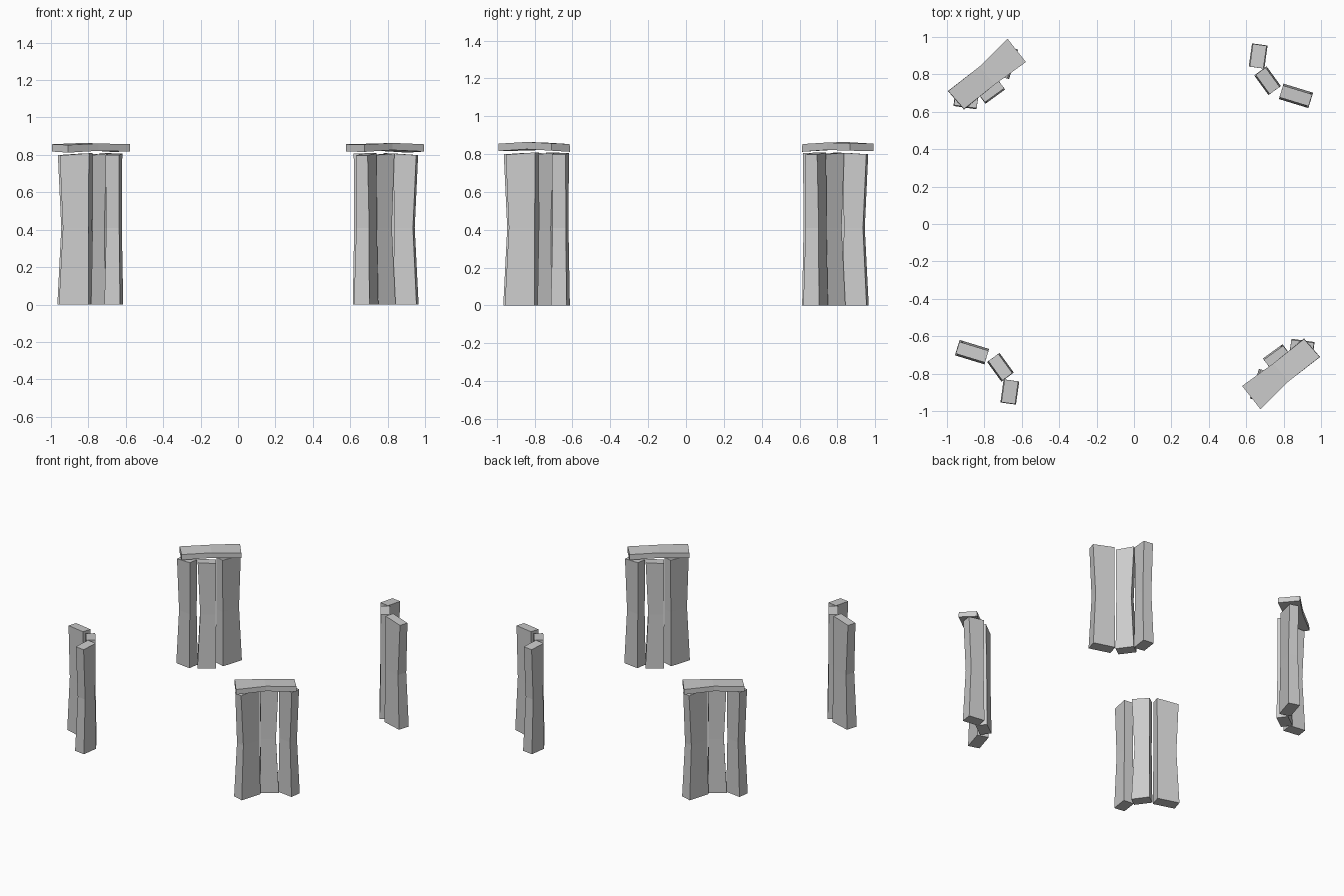
import bpy
from math import radians
from mathutils import Matrix, Vector

if "Cube" in bpy.data.objects:
    bpy.data.objects.remove(bpy.data.objects["Cube"])


def loft(name, rings, quarter):
    """Skin four-point rings into a closed rough block, turned by quarter turns."""
    rot = Matrix.Rotation(radians(90 * quarter), 3, 'Z')
    verts = [rot @ Vector(p) for ring in rings for p in ring]
    faces = [(3, 2, 1, 0)]
    for r in range(len(rings) - 1):
        for i in range(4):
            j = (i + 1) % 4
            faces.append((4 * r + i, 4 * r + j, 4 * r + 4 + j, 4 * r + 4 + i))
    n = 4 * (len(rings) - 1)
    faces.append((n, n + 1, n + 2, n + 3))
    me = bpy.data.meshes.new(name)
    me.from_pydata(verts, [], faces)
    ob = bpy.data.objects.new(name, me)
    bpy.context.collection.objects.link(ob)


def stone_rings(cx, cy, angle, length, width, top_width, pull, tilt):
    """Base, waist and top rings; the +length end is hollowed at mid height."""
    rot = Matrix.Rotation(radians(angle), 3, 'Z')
    rings = []
    for z, w, p, t in ((0, width, 0, 0), (0.41, width - 0.014, pull, 0),
                       (0.803, top_width, 0.002, tilt)):
        a, b = length / 2, w / 2
        ring = []
        for x, y in ((-a + p * 0.15, -b), (a - p, -b), (a - p, b), (-a + p * 0.15, b)):
            v = rot @ Vector((x, y, 0))
            ring.append((cx + v.x, cy + v.y, z + (t if x > 0 else -t)))
        rings.append(ring)
    return rings


# Upright stones of one corner: centre, angle, length, widths, hollow, top tilt
STONES = {
    "outer_upright": (0.664, 0.898, 82, 0.125, 0.084, 0.074, 0.020, -0.004),
    "middle_upright": (0.714, 0.766, 126, 0.130, 0.082, 0.066, 0.020, 0.004),
    "wide_upright": (0.866, 0.685, -17, 0.165, 0.086, 0.066, 0.020, -0.006),
}
for corner in range(4):
    for name, args in STONES.items():
        loft(f"{name}_{corner + 1}", stone_rings(*args), corner)

# Lintels on two opposite corners: sections along the length, arched slightly
LINTEL = [
    [(-0.995, 0.711, 0.818), (-0.909, 0.612, 0.812), (-0.909, 0.615, 0.853), (-0.993, 0.711, 0.857)],
    [(-0.826, 0.842, 0.826), (-0.745, 0.745, 0.822), (-0.745, 0.745, 0.861), (-0.826, 0.842, 0.864)],
    [(-0.676, 0.990, 0.816), (-0.578, 0.866, 0.818), (-0.578, 0.866, 0.857), (-0.676, 0.990, 0.855)],
]
for i, turn in enumerate((0, 2)):
    loft(f"lintel_{i + 1}", LINTEL, turn)

# Consistent outward normals
import bmesh
for ob in bpy.data.objects:
    bm = bmesh.new()
    bm.from_mesh(ob.data)
    bmesh.ops.recalc_face_normals(bm, faces=bm.faces)
    bm.to_mesh(ob.data)
    bm.free()
